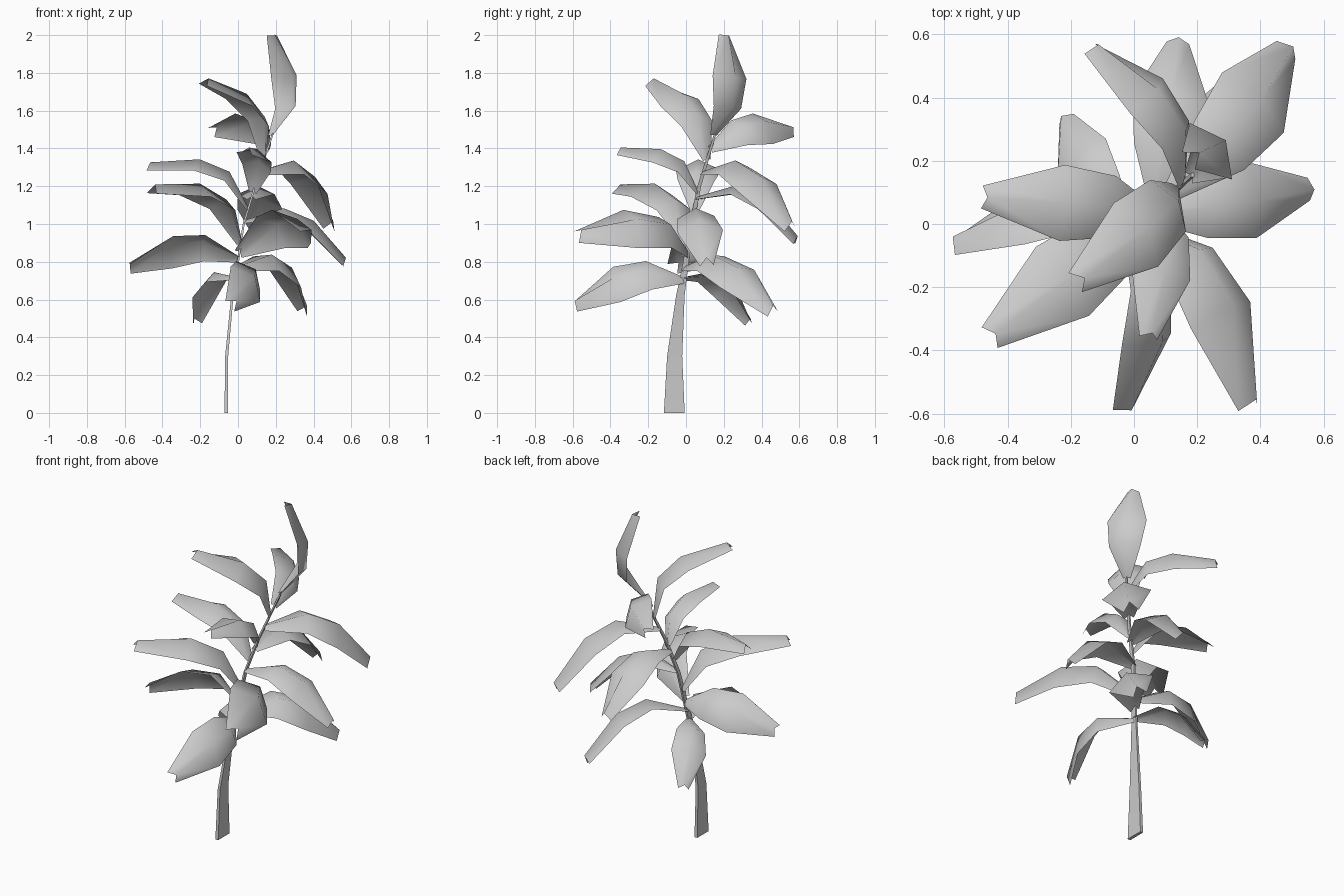
import bpy, bmesh, math
from mathutils import Vector

cube = bpy.data.objects.get("Cube")
if cube:
    bpy.data.objects.remove(cube, do_unlink=True)

grey = bpy.data.materials.new("plant_grey")
grey.use_nodes = True
grey.diffuse_color = (0.6, 0.6, 0.6, 1)
grey.node_tree.nodes["Principled BSDF"].inputs["Base Color"].default_value = (0.6, 0.6, 0.6, 1)

UP = Vector((0, 0, 1))

# Stem centre line: x, y, z and ribbon width along y
STEM = [(-.062, -.062, 0, .11), (-.06, -.06, .3, .08), (-.03, -.03, .62, .045),
        (0, 0, .8, .03), (.03, .03, 1, .025), (.09, .07, 1.2, .02), (.185, .155, 1.48, .012)]


def stem_point(z):
    """Point on the stem centre line at height z."""
    for a, b in zip(STEM, STEM[1:]):
        if z <= b[2]:
            break
    a, b = Vector(a[:3]), Vector(b[:3])
    return a.lerp(b, (z - a.z) / (b.z - a.z))


def finish(name, bm, angle):
    mesh = bpy.data.meshes.new(name)
    bm.to_mesh(mesh)
    bm.free()
    mesh.materials.append(grey)
    obj = bpy.data.objects.new(name, mesh)
    bpy.context.collection.objects.link(obj)
    bpy.ops.object.select_all(action='DESELECT')
    obj.select_set(True)
    bpy.context.view_layer.objects.active = obj
    bpy.ops.object.shade_smooth_by_angle(angle=math.radians(angle))


def build_stem():
    """Flat tapering ribbon swept along the centre line."""
    bm = bmesh.new()
    rings = []
    for x, y, z, width in STEM:
        t, w = .004 + width * .05, width / 2
        corners = ((-t, -w), (t, -w), (t, w), (-t, w))
        rings.append([bm.verts.new((x + dx, y + dy, z)) for dx, dy in corners])
    for low, high in zip(rings, rings[1:]):
        for i in range(4):
            j = (i + 1) % 4
            bm.faces.new((low[i], low[j], high[j], high[i]))
    bm.faces.new(rings[0][::-1])
    bm.faces.new(rings[-1])
    finish("stem", bm, 30)


# Leaf stations as fractions of leaf length: distance, arch, half width, fold depth
LEAF = [(0, .01, .04, .03), (.29, .25, .17, .09), (.59, .25, .21, .11), (1, .05, .063, .08)]


def build_leaf(name, base_z, tip, roll):
    """Arched leaf folded along its midrib; roll tilts it about its length."""
    base, tip = stem_point(base_z), Vector(tip)
    chord = tip - base
    size = chord.length
    along = chord.normalized()
    right = along.cross(UP).normalized()
    above = right.cross(along)
    r = math.radians(roll)
    normal = above * math.cos(r) + right * math.sin(r)
    side = along.cross(normal)
    bm = bmesh.new()
    rows = []
    for dist, arch, half, fold in LEAF:
        rib = base + (along * dist + normal * arch) * size
        drop = normal * fold * size
        edge = side * half * size
        rows.append([bm.verts.new(p) for p in (rib - edge - drop, rib, rib + edge - drop)])
    for a, b in zip(rows, rows[1:]):
        for i in range(2):
            bm.faces.new((a[i], a[i + 1], b[i + 1], b[i]))
    finish(name, bm, 80)


# Leaves: name, height on stem, tip position, roll in degrees
LEAVES = [
    ("upper_left_leaf", 1.345, (-.175, -.18, 1.75), -12),
    ("upper_back_leaf", 1.4, (-.13, .56, 1.495), 48),
    ("upper_front_leaf", 1.17, (.05, -.355, 1.385), -18),
    ("middle_front_left_leaf", .9, (-.45, -.355, 1.18), -2),
    ("middle_left_leaf", 1.08, (-.475, .085, 1.3), 0),
    ("middle_back_right_leaf", 1.275, (.49, .555, .985), 12),
    ("middle_right_leaf", 1.015, (.56, .11, .795), 5),
    ("middle_back_leaf", 1.14, (.14, .58, .91), 0),
    ("lower_front_right_leaf", .85, (.37, -.57, .945), -45),
    ("lower_left_leaf", .82, (-.57, -.06, .775), 45),
    ("lower_front_leaf", .71, (-.03, -.585, .575), -51),
    ("lower_back_right_leaf", .77, (.35, .46, .54), 23),
    ("lower_back_left_leaf", .715, (-.22, .335, .48), -14),
    ("crown_leaf", 1.47, (.185, .21, 2), 130),
]

build_stem()
for leaf in LEAVES:
    build_leaf(*leaf)
